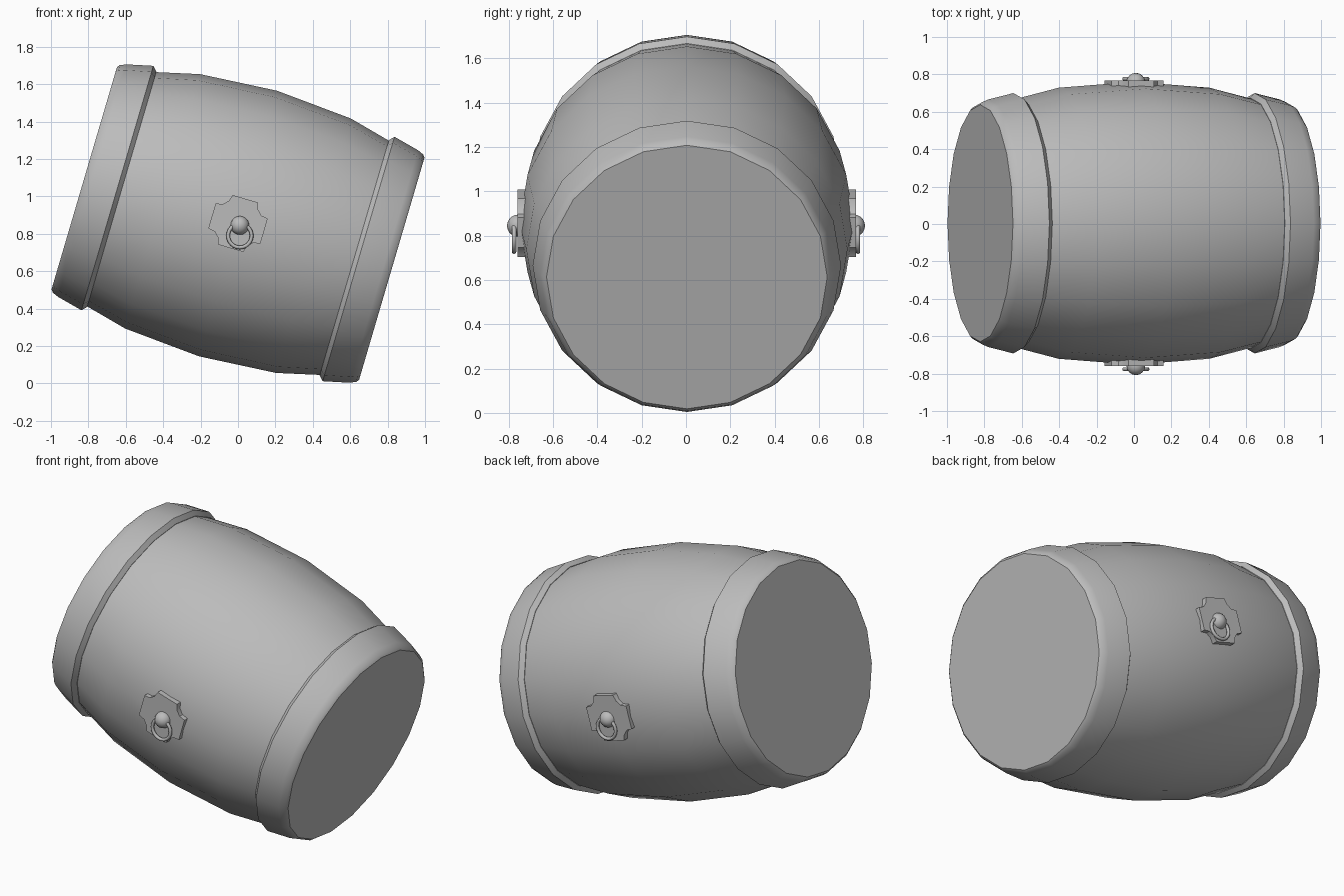
import bpy, bmesh, math
from mathutils import Matrix

default = bpy.data.objects.get("Cube")
if default:
    bpy.data.objects.remove(default, do_unlink=True)

TILT = math.radians(16.4)
WIDEN = 1.022      # barrel is slightly wider across y
SIDES = 20
CENTRE = (0, 0.004, 0.855)
PLACE = Matrix.Translation(CENTRE) @ Matrix.Rotation(TILT, 4, 'Y')

grey = bpy.data.materials.new("plain_grey")
grey.use_nodes = True
COLOUR = (0.5, 0.5, 0.5, 1)
grey.diffuse_color = COLOUR
grey.node_tree.nodes["Principled BSDF"].inputs["Base Color"].default_value = COLOUR


def finish(name, bm, matrix, angle=30):
    bmesh.ops.transform(bm, matrix=matrix, verts=bm.verts)
    bmesh.ops.recalc_face_normals(bm, faces=bm.faces)
    mesh = bpy.data.meshes.new(name)
    bm.to_mesh(mesh)
    bm.free()
    mesh.materials.append(grey)
    obj = bpy.data.objects.new(name, mesh)
    bpy.context.collection.objects.link(obj)
    bpy.ops.object.select_all(action='DESELECT')
    obj.select_set(True)
    bpy.context.view_layer.objects.active = obj
    bpy.ops.object.shade_smooth_by_angle(angle=math.radians(angle))
    return obj


def lathe(name, profile, flip=1):
    """Capped solid of revolution along x from (position, radius) pairs."""
    bm = bmesh.new()
    rings = []
    for a, r in profile:
        rings.append([bm.verts.new((a * flip, r * WIDEN * math.sin(t), r * math.cos(t)))
                      for t in (math.tau * i / SIDES for i in range(SIDES))])
    for lo, hi in zip(rings, rings[1:]):
        for i in range(SIDES):
            j = (i + 1) % SIDES
            bm.faces.new((lo[i], lo[j], hi[j], hi[i]))
    bm.faces.new(rings[0])
    bm.faces.new(rings[-1])
    finish(name, bm, PLACE)


# Bulging body and the two end hoops with their flat lids
lathe("barrel_body", [(-0.66, 0.65), (-0.42, 0.709), (0, 0.74), (0.42, 0.709), (0.66, 0.65)])
HOOP = [(0.648, 0.656), (0.672, 0.681), (0.812, 0.648), (0.845, 0.634), (0.857, 0.62)]
for side, flip in (("right", -1), ("left", 1)):
    lathe(side + "_hoop", HOOP, flip)


def plate(name, side):
    """Cross-shaped plate with hollowed corners."""
    bm = bmesh.new()
    arm, wide, tall, hollow = 0.07, 0.145, 0.138, 0.082
    corner = [(wide, arm), (0.108, hollow - 0.006), (hollow, 0.102), (arm, tall)]
    outline = []
    for sx, sz in ((1, 1), (-1, 1), (-1, -1), (1, -1)):
        points = corner if sx * sz > 0 else corner[::-1]
        outline += [(sx * x, sz * z) for x, z in points]
    face = bm.faces.new([bm.verts.new((x, side * 0.7, z)) for x, z in outline])
    out = bmesh.ops.extrude_face_region(bm, geom=[face])
    moved = [v for v in out["geom"] if isinstance(v, bmesh.types.BMVert)]
    bmesh.ops.translate(bm, verts=moved, vec=(0, side * 0.064, 0))
    finish(name, bm, PLACE)


# Plate, knob and hanging ring on the front and back
for label, side in (("front", -1), ("back", 1)):
    plate(label + "_plate", side)

    bm = bmesh.new()
    bmesh.ops.create_uvsphere(bm, u_segments=16, v_segments=10, radius=0.05)
    finish(label + "_knob", bm, Matrix.Translation((0.01, side * 0.758, 0.845)), 60)

    bpy.ops.mesh.primitive_torus_add(major_radius=0.063, minor_radius=0.01,
                                     major_segments=24, minor_segments=8,
                                     location=(0.01, side * 0.776, 0.79),
                                     rotation=(math.pi / 2, 0, 0))
    ring = bpy.context.object
    ring.name = label + "_ring"
    ring.data.materials.append(grey)
    bpy.ops.object.shade_smooth_by_angle(angle=math.radians(60))
